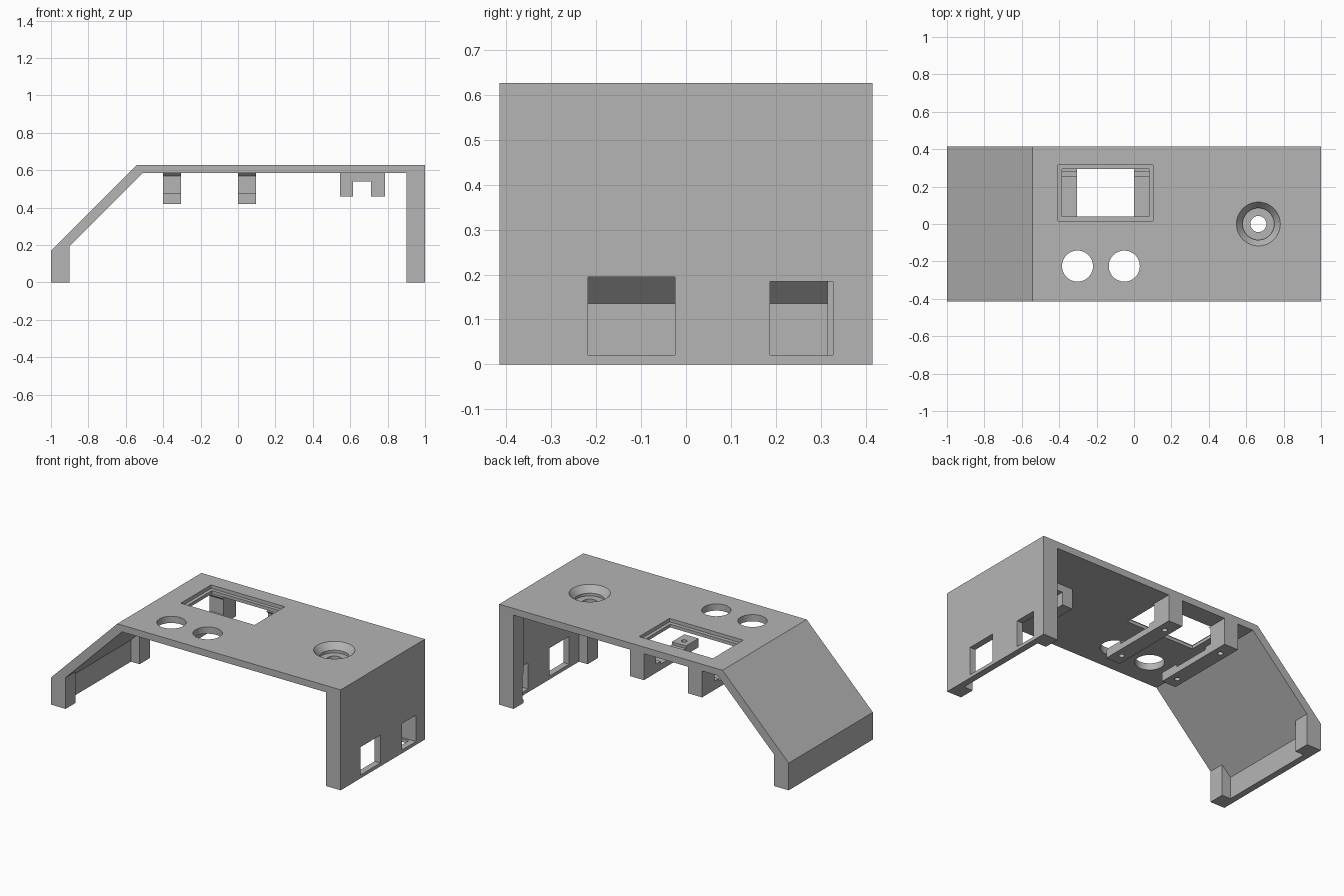
import bpy, bmesh
from mathutils import Matrix, Vector

cube = bpy.data.objects.get("Cube")
if cube:
    bpy.data.objects.remove(cube, do_unlink=True)

grey = bpy.data.materials.new("plain_grey")
grey.use_nodes = True
grey.diffuse_color = (0.46, 0.46, 0.46, 1)
bsdf = next(n for n in grey.node_tree.nodes if n.type == 'BSDF_PRINCIPLED')
bsdf.inputs["Base Color"].default_value = grey.diffuse_color


def finish(name, bm):
    bmesh.ops.recalc_face_normals(bm, faces=bm.faces)
    mesh = bpy.data.meshes.new(name)
    bm.to_mesh(mesh)
    bm.free()
    mesh.materials.append(grey)
    obj = bpy.data.objects.new(name, mesh)
    bpy.context.collection.objects.link(obj)
    return obj


def prism(name, points, push):
    """Extrude a closed outline of 3D points along push."""
    bm = bmesh.new()
    face = bm.faces.new([bm.verts.new(p) for p in points])
    new = bmesh.ops.extrude_face_region(bm, geom=[face])["geom"]
    bmesh.ops.translate(bm, vec=Vector(push),
                        verts=[v for v in new if isinstance(v, bmesh.types.BMVert)])
    return finish(name, bm)


def box(name, x0, x1, y0, y1, z0, z1):
    return prism(name, [(x0, y0, z0), (x1, y0, z0), (x1, y1, z0), (x0, y1, z0)],
                 (0, 0, z1 - z0))


def cone(name, x, y, z0, z1, r0, r1=None):
    bm = bmesh.new()
    bmesh.ops.create_cone(bm, cap_ends=True, segments=48, radius1=r0,
                          radius2=r0 if r1 is None else r1, depth=z1 - z0,
                          matrix=Matrix.Translation((x, y, (z0 + z1) / 2)))
    return finish(name, bm)


def combine(obj, tools, operation='DIFFERENCE'):
    """Apply one boolean per tool, then remove the tools."""
    for tool in tools:
        mod = obj.modifiers.new("cut", 'BOOLEAN')
        mod.operation, mod.solver, mod.object = operation, 'EXACT', tool
    bpy.context.view_layer.update()
    graph = bpy.context.evaluated_depsgraph_get()
    mesh = bpy.data.meshes.new_from_object(obj.evaluated_get(graph))
    obj.modifiers.clear()
    obj.data = mesh
    for tool in tools:
        bpy.data.objects.remove(tool, do_unlink=True)


def smooth(obj):
    bpy.ops.object.select_all(action='DESELECT')
    obj.select_set(True)
    bpy.context.view_layer.objects.active = obj
    bpy.ops.object.shade_smooth_by_angle(angle=0.5)


HALF, TOP, UNDER = 0.415, 0.627, 0.585
CX = 0.665  # button centre

# Folded shell: short wall, slope, roof and tall wall
outline = [(-1, 0), (-1, 0.17), (-0.543, TOP), (1, TOP), (1, 0), (0.96, 0),
           (0.96, UNDER), (-0.51, UNDER), (-0.96, 0.135), (-0.96, 0)]
shell = prism("shell", [(x, -HALF, z) for x, z in outline], (0, 2 * HALF, 0))

# Square corner posts, merged into the shell
posts = []
for side in (-1, 1):
    y0, y1 = sorted((side * HALF, side * (HALF - 0.1)))
    posts.append(box("tall_post", 0.9, 0.99, y0, y1, 0, 0.6))
    posts.append(prism("short_post", [(-0.99, y0, 0), (-0.9, y0, 0), (-0.9, y0, 0.195),
                                      (-0.99, y0, 0.14)], (0, y1 - y0, 0)))
# Button housing: square block with two legs
posts.append(box("button_housing", CX - 0.12, CX + 0.12, -0.12, 0.12, 0.46, 0.6))
combine(shell, posts, 'UNION')

# Screen opening, round holes, button well and cable windows
combine(shell, [
    box("screen_recess", -0.407, 0.102, 0.017, 0.316, 0.605, 0.7),
    box("screen_hole", -0.386, 0.081, 0.041, 0.294, 0.55, 0.7),
    cone("round_hole_a", -0.302, -0.225, 0.5, 0.7, 0.083),
    cone("round_hole_b", -0.052, -0.225, 0.5, 0.7, 0.083),
    box("housing_slot", CX - 0.049, CX + 0.046, -0.2, 0.2, 0.4, 0.54),
    cone("button_cone", CX, 0, 0.587, TOP + 0.001, 0.085, 0.118),
    cone("button_well", CX, 0, 0.57, 0.6, 0.085),
    cone("button_hole", CX, 0, 0.45, 0.6, 0.043),
    box("wide_window", 0.85, 1.1, -0.218, -0.025, 0.021, 0.195),
    box("narrow_window", 0.85, 1.1, 0.187, 0.327, 0.021, 0.185),
])
smooth(shell)

# Hanging screen brackets with screw holes
profile = [(-0.123, 0.42), (HALF, 0.42), (HALF, UNDER), (0.278, UNDER), (0.294, 0.57),
           (0.294, 0.475), (0.25, 0.475), (0.25, 0.458), (0.0, 0.458), (0.0, 0.475),
           (-0.123, 0.475)]
for name, x in (("right_bracket", -0.402), ("left_bracket", 0.0)):
    bracket = prism(name, [(x, y, z) for y, z in profile], (0.097, 0, 0))
    combine(bracket, [cone("screw_hole", x + 0.048, y, 0.4, 0.5, 0.016)
                      for y in (-0.05, 0.32)])
    smooth(bracket)
